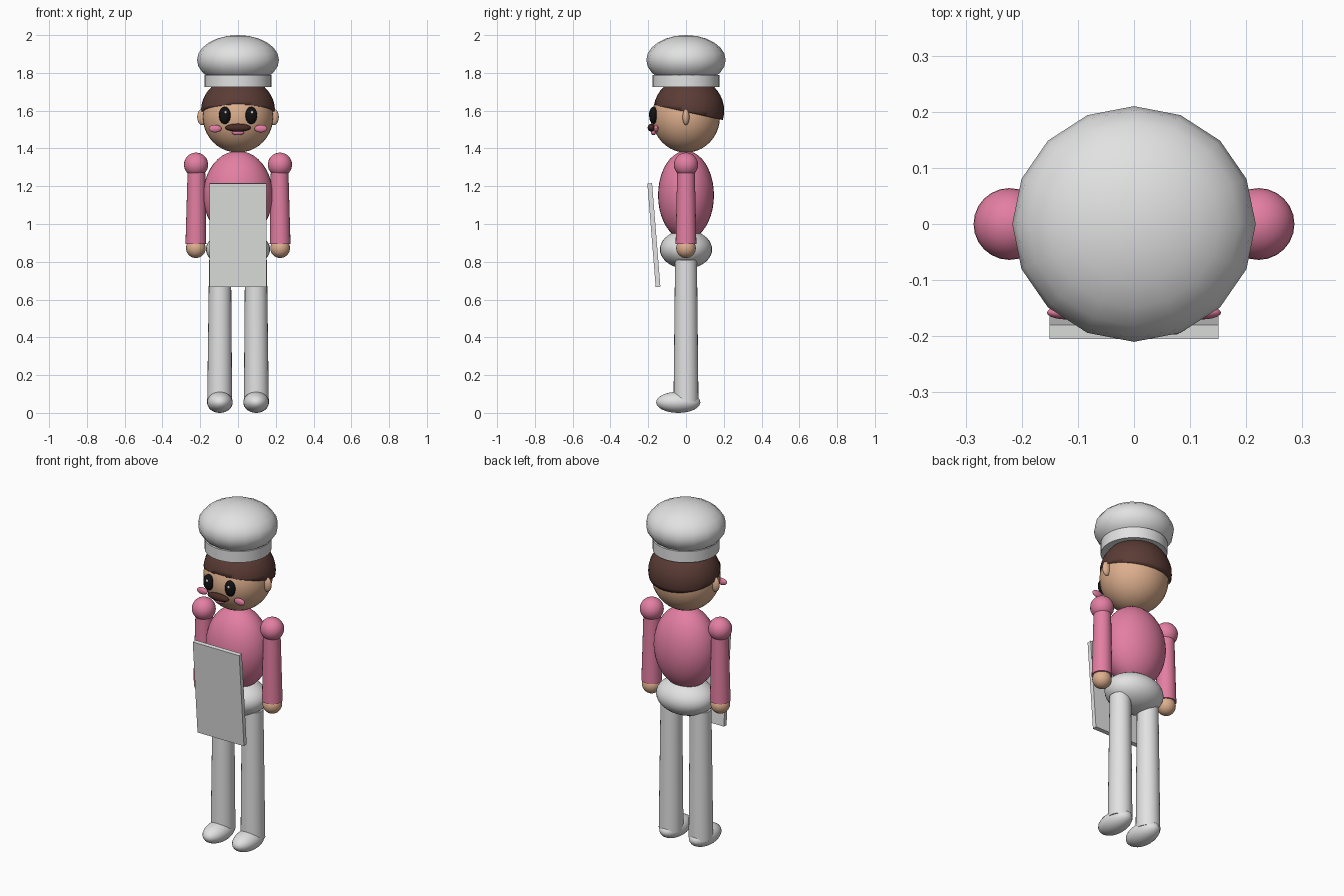
import bpy, bmesh, math
from mathutils import Vector

if "Cube" in bpy.data.objects:
    bpy.data.objects.remove(bpy.data.objects["Cube"])


def material(name, rgb):
    m = bpy.data.materials.new(name)
    m.diffuse_color = (*rgb, 1)
    m.use_nodes = True
    m.node_tree.nodes["Principled BSDF"].inputs["Base Color"].default_value = m.diffuse_color
    return m


WHITE = material("white_cloth", (0.75, 0.76, 0.75))
PINK = material("pink_cloth", (0.77, 0.21, 0.36))
SKIN = material("skin", (0.73, 0.43, 0.27))
HAIR = material("brown_hair", (0.105, 0.045, 0.036))
MUSTACHE = material("dark_brown", (0.07, 0.025, 0.018))
BLACK = material("eye_black", (0.006, 0.006, 0.006))


def finish(name, mat, smooth=True):
    o = bpy.context.object
    o.name = name
    o.data.materials.append(mat)
    bpy.ops.object.transform_apply(location=False, rotation=False, scale=True)
    if smooth:
        bpy.ops.object.shade_smooth_by_angle(angle=math.radians(40))
    return o


def ball(name, mat, loc, size, seg=24, rings=16):
    bpy.ops.mesh.primitive_uv_sphere_add(segments=seg, ring_count=rings, radius=1, location=loc)
    bpy.context.object.scale = size
    return finish(name, mat)


def tube(name, mat, bottom, top, r_bottom, r_top, seg=24):
    a, b = Vector(bottom), Vector(top)
    bpy.ops.mesh.primitive_cone_add(vertices=seg, radius1=r_bottom, radius2=r_top,
                                    depth=(b - a).length, location=(a + b) / 2)
    bpy.context.object.rotation_euler = (b - a).to_track_quat('Z', 'Y').to_euler()
    return finish(name, mat)


# Hat
ball("hat_puff", WHITE, (0, 0, 1.868), (0.217, 0.21, 0.132), 16, 12)
tube("hat_band", WHITE, (0, 0, 1.725), (0, 0, 1.79), 0.178, 0.178, 32)

# Head and hair cap, trimmed along a line sloping down to the back
ball("head", SKIN, (0, 0, 1.568), (0.187, 0.18, 0.19), 32, 20)
hair = ball("hair", HAIR, (0, 0.015, 1.6), (0.196, 0.187, 0.18), 32, 20)
bm = bmesh.new()
bm.from_mesh(hair.data)
cut = bmesh.ops.bisect_plane(bm, geom=bm.verts[:] + bm.edges[:] + bm.faces[:],
                             plane_co=(0, 0, -0.01), plane_no=(0, -0.22, -1), clear_outer=True)
rim = [e for e in cut["geom_cut"] if isinstance(e, bmesh.types.BMEdge)]
bmesh.ops.holes_fill(bm, edges=rim)
bm.to_mesh(hair.data)
bm.free()

# Face centre
ball("mustache", MUSTACHE, (0, -0.183, 1.51), (0.068, 0.02, 0.021))
ball("mouth", PINK, (0, -0.172, 1.484), (0.032, 0.013, 0.014))

# Torso and hips
ball("torso", PINK, (0, 0, 1.152), (0.184, 0.148, 0.235), 32, 20)
ball("hips", WHITE, (0, 0, 0.866), (0.17, 0.138, 0.102), 32, 20)

# Paired parts
for s, side in ((-1, "left"), (1, "right")):
    ball(side + "_eye", BLACK, (s * 0.07, -0.173, 1.575), (0.031, 0.022, 0.046))
    ball(side + "_eye_glint", WHITE, (s * 0.07 + 0.004, -0.193, 1.592), (0.007, 0.004, 0.008), 12, 8)
    ball(side + "_cheek", PINK, (s * 0.121, -0.158, 1.505), (0.034, 0.012, 0.02))
    ball(side + "_ear", SKIN, (s * 0.19, 0, 1.566), (0.026, 0.018, 0.043))
    ball(side + "_shoulder", PINK, (s * 0.222, 0, 1.314), (0.064, 0.064, 0.064))
    tube(side + "_arm", PINK, (s * 0.223, 0, 0.895), (s * 0.22, 0, 1.31), 0.055, 0.046)
    ball(side + "_hand", SKIN, (s * 0.223, 0, 0.872), (0.052, 0.052, 0.052))
    tube(side + "_leg", WHITE, (s * 0.097, 0, 0.06), (s * 0.095, 0, 0.81), 0.066, 0.058)
    ball(side + "_shoe", WHITE, (s * 0.096, -0.041, 0.056), (0.068, 0.117, 0.056))

# Tilted apron panel
bpy.ops.mesh.primitive_cube_add(size=1, location=(0, -0.17, 0.941))
bpy.context.object.scale = (0.302, 0.025, 0.55)
bpy.context.object.rotation_euler = (math.radians(4.6), 0, 0)
finish("apron", WHITE, False)
